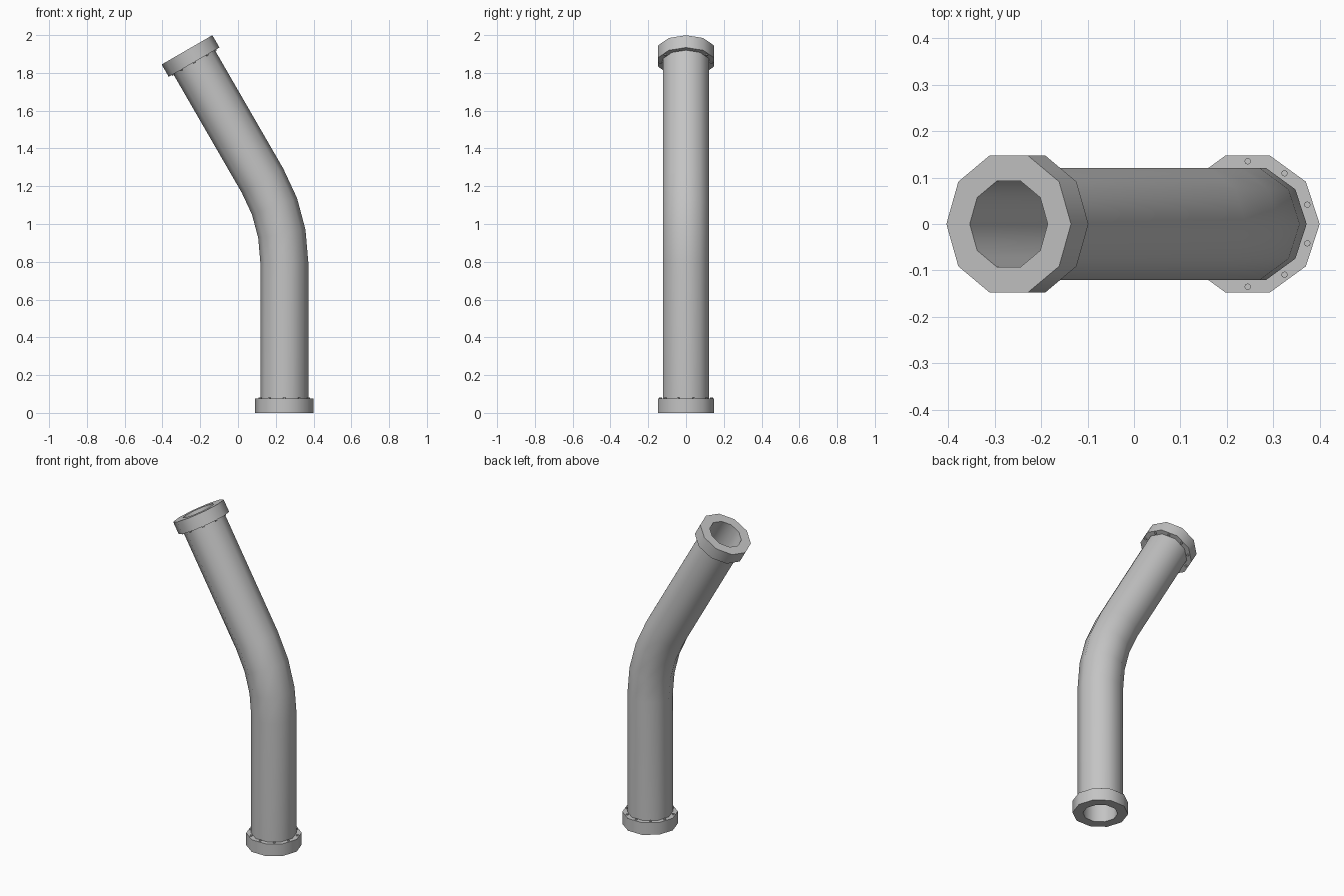
import bpy
import bmesh
from math import sin, cos, radians, tau
from mathutils import Vector

cube = bpy.data.objects.get("Cube")
if cube:
    bpy.data.objects.remove(cube, do_unlink=True)

SIDES = 10
PIPE_R, FLANGE_R, BORE_R = 0.127, 0.155, 0.097
FLANGE_H = 0.075
STRAIGHT, BEND_R, BEND = 0.8, 0.858, radians(30)
BASE = Vector((0.245, 0, 0))

metal = bpy.data.materials.new("grey metal")
metal.use_nodes = True
metal.diffuse_color = (0.55, 0.55, 0.55, 1)
metal.node_tree.nodes["Principled BSDF"].inputs["Base Color"].default_value = metal.diffuse_color


def axis(tilt):
    return Vector((-sin(tilt), 0, cos(tilt)))


def add_ring(bm, centre, tilt, radius, sides=SIDES):
    across = Vector((cos(tilt), 0, sin(tilt)))
    side = Vector((0, 1, 0))
    return [bm.verts.new(centre + radius * (cos(a) * across + sin(a) * side))
            for a in (tau * i / sides for i in range(sides))]


def bridge(bm, a, b):
    for i in range(len(a)):
        j = (i + 1) % len(a)
        bm.faces.new((a[i], a[j], b[j], b[i]))


def finish(bm, name):
    bmesh.ops.recalc_face_normals(bm, faces=bm.faces)
    mesh = bpy.data.meshes.new(name)
    bm.to_mesh(mesh)
    bm.free()
    mesh.materials.append(metal)
    obj = bpy.data.objects.new(name, mesh)
    bpy.context.collection.objects.link(obj)
    bpy.ops.object.select_all(action="DESELECT")
    obj.select_set(True)
    bpy.context.view_layer.objects.active = obj
    bpy.ops.object.shade_smooth_by_angle(angle=radians(40))


def tube(name, path, outer, inner):
    """Hollow tube through (centre, tilt) stations."""
    bm = bmesh.new()
    rings = [add_ring(bm, c, t, outer) for c, t in path]
    rings += [add_ring(bm, c, t, inner) for c, t in reversed(path)]
    for i, ring in enumerate(rings):
        bridge(bm, ring, rings[(i + 1) % len(rings)])
    finish(bm, name)


def bolts(name, centre, tilt, out):
    """Small studs standing on the inner face of a flange."""
    bm = bmesh.new()
    across = Vector((cos(tilt), 0, sin(tilt)))
    for i in range(SIDES):
        a = tau * (i + 0.5) / SIDES
        foot = centre + 0.135 * (cos(a) * across + sin(a) * Vector((0, 1, 0)))
        low = add_ring(bm, foot - out * 0.005, tilt, 0.007, 8)
        high = add_ring(bm, foot + out * 0.006, tilt, 0.007, 8)
        bridge(bm, low, high)
        bm.faces.new(low)
        bm.faces.new(high)
    finish(bm, name)


# Bent pipe: straight, three-step bend, straight
path = [(BASE + Vector((0, 0, FLANGE_H)), 0)]
pivot = BASE + Vector((-BEND_R, 0, STRAIGHT))
for step in range(4):
    t = BEND * step / 3
    path.append((pivot + BEND_R * Vector((cos(t), 0, sin(t))), t))
top = path[-1][0] + axis(BEND) * STRAIGHT
path.append((top - axis(BEND) * FLANGE_H, BEND))
tube("pipe", path, PIPE_R, BORE_R)

# Flange and bolts at each end
for label, end, tilt, inward in (("lower", BASE, 0, axis(0)),
                                 ("upper", top, BEND, -axis(BEND))):
    seat = end + inward * FLANGE_H
    tube(label + "_flange", [(end, tilt), (seat, tilt)], FLANGE_R, BORE_R)
    bolts(label + "_bolts", seat, tilt, inward)
